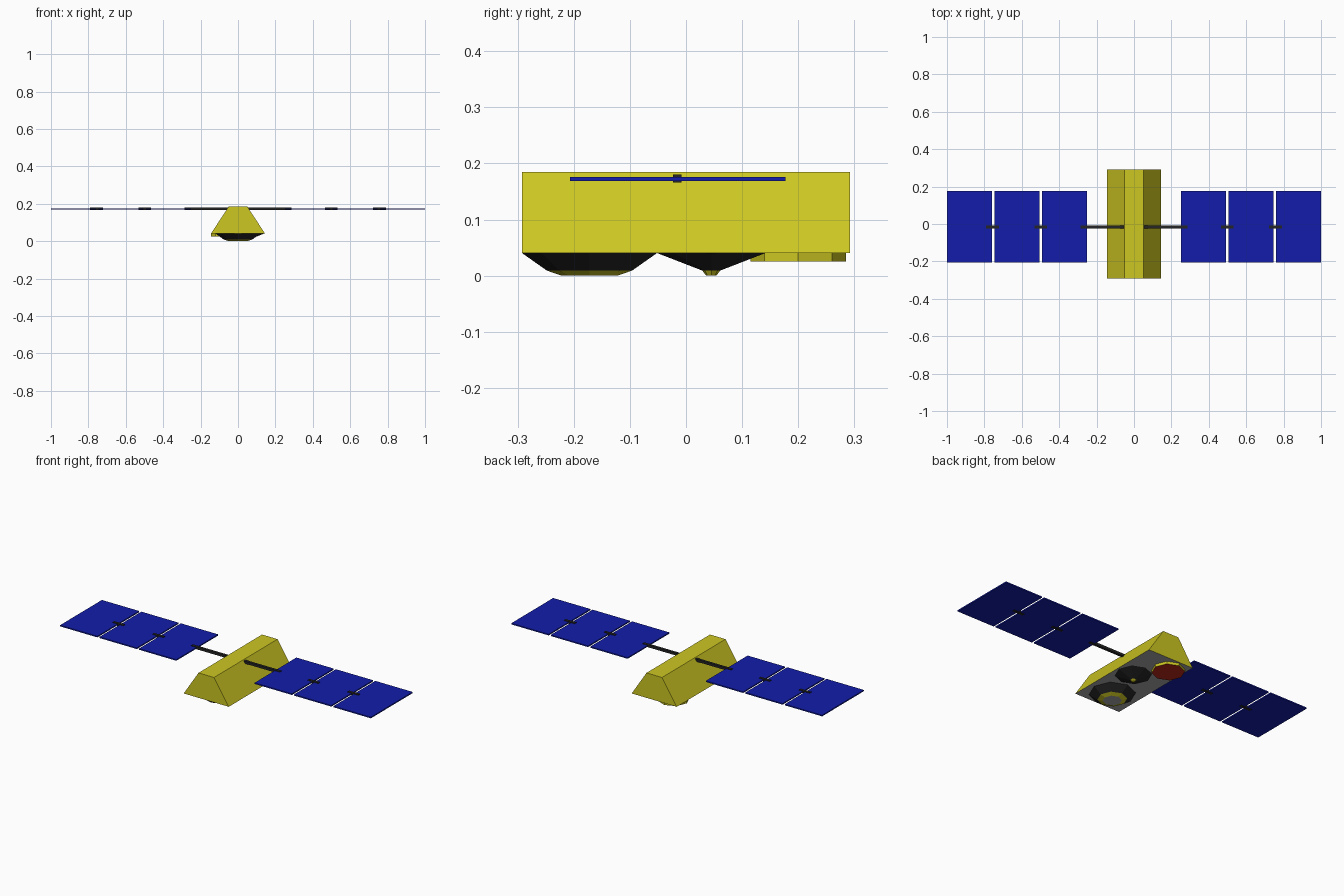
import bpy, bmesh
from mathutils import Matrix

if "Cube" in bpy.data.objects:
    bpy.data.objects.remove(bpy.data.objects["Cube"])


def material(name, r, g, b):
    m = bpy.data.materials.new(name)
    m.diffuse_color = (r, g, b, 1)
    m.use_nodes = True
    m.node_tree.nodes["Principled BSDF"].inputs["Base Color"].default_value = m.diffuse_color
    return m


GOLD = material("gold_foil", 0.61, 0.57, 0.016)
BLUE = material("solar_blue", 0.006, 0.012, 0.40)
BLACK = material("black", 0.018, 0.018, 0.018)
GREY = material("grey", 0.40, 0.40, 0.40)
RED = material("red", 0.50, 0.02, 0.01)


def finish(name, bm, mats):
    bmesh.ops.recalc_face_normals(bm, faces=bm.faces)
    me = bpy.data.meshes.new(name)
    bm.to_mesh(me)
    bm.free()
    for m in mats:
        me.materials.append(m)
    ob = bpy.data.objects.new(name, me)
    bpy.context.collection.objects.link(ob)
    return ob


def box(name, x0, x1, y0, y1, z0, z1, mat):
    bm = bmesh.new()
    bmesh.ops.create_cube(bm, size=1)
    bmesh.ops.scale(bm, vec=(abs(x1 - x0), y1 - y0, z1 - z0), verts=bm.verts)
    bmesh.ops.translate(bm, vec=((x0 + x1) / 2, (y0 + y1) / 2, (z0 + z1) / 2), verts=bm.verts)
    return finish(name, bm, [mat])


def dish(name, x, y, rings, mats):
    """Eight-sided stack of (radius, z) rings going down, closed by a lens cap.
    mats: one per band, then the cap."""
    bm = bmesh.new()
    loops = []
    for r, z in rings:
        res = bmesh.ops.create_circle(bm, segments=8, radius=r, cap_ends=False,
                                      matrix=Matrix.Translation((x, y, z)))
        loops.append(res["verts"])
    for i, (a, b) in enumerate(zip(loops, loops[1:])):
        for k in range(8):
            j = (k + 1) % 8
            bm.faces.new((a[k], a[j], b[j], b[k])).material_index = i
    bm.faces.new(loops[-1]).material_index = len(rings) - 1
    return finish(name, bm, mats)


# Body: trapezoid prism with a grey underside
bm = bmesh.new()
profile = [(-0.145, 0.04), (0.145, 0.04), (0.05, 0.185), (-0.05, 0.185)]
face = bm.faces.new([bm.verts.new((x, -0.292, z)) for x, z in profile])
ext = bmesh.ops.extrude_face_region(bm, geom=[face], use_keep_orig=True)
bmesh.ops.translate(bm, vec=(0, 0.584, 0),
                    verts=[v for v in ext["geom"] if isinstance(v, bmesh.types.BMVert)])
for f in bm.faces:
    f.material_index = int(all(v.co.z < 0.05 for v in f.verts))
finish("body", bm, [GOLD, GREY])

# Instruments on the underside
dish("large_dish", 0, -0.172, [(0.12, 0.04), (0.076, 0.009), (0.05, 0.0)], [BLACK, GOLD, GREY])
dish("small_dish", 0.042, 0.045, [(0.096, 0.04), (0.016, 0.009), (0.009, 0.0)], [BLACK, GOLD, GOLD])
dish("red_sensor", -0.06, 0.2, [(0.085, 0.04), (0.085, 0.025)], [GOLD, RED])

# Solar wings: three panels, boom and two connectors on each side
for side, s in (("left", -1), ("right", 1)):
    for i in range(3):
        x = 0.252 + i * 0.254
        box(f"{side}_solar_panel_{i + 1}", s * x, s * (x + 0.24), -0.207, 0.177, 0.169, 0.176, BLUE)
    for part, a, b in (("boom", 0.04, 0.285), ("connector_1", 0.465, 0.533), ("connector_2", 0.722, 0.79)):
        box(f"{side}_{part}", s * a, s * b, -0.023, -0.008, 0.166, 0.18, BLACK)
